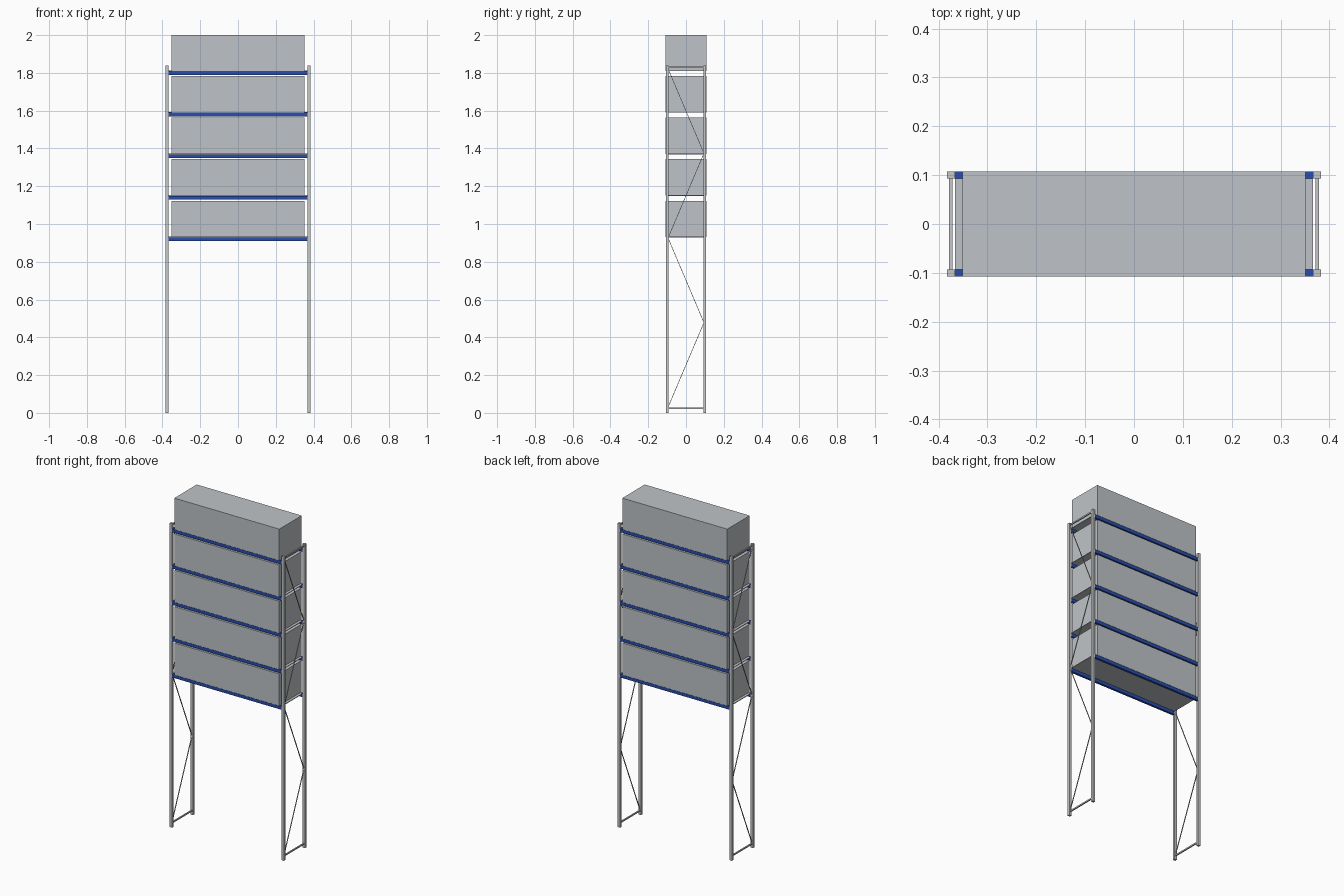
import bpy
import bmesh
from math import atan2, hypot

cube = bpy.data.objects.get("Cube")
if cube:
    bpy.data.objects.remove(cube, do_unlink=True)


def material(name, rgb):
    m = bpy.data.materials.new(name)
    m.use_nodes = True
    colour = (*rgb, 1)
    m.diffuse_color = colour
    m.node_tree.nodes["Principled BSDF"].inputs["Base Color"].default_value = colour
    return m


load_grey = material("load grey", (0.52, 0.55, 0.58))
steel_grey = material("steel grey", (0.56, 0.57, 0.58))
beam_blue = material("beam blue", (0.022, 0.075, 0.42))


def box(name, centre, size, mat, tilt=0):
    """Flat-sided block, optionally tilted about x."""
    mesh = bpy.data.meshes.new(name)
    bm = bmesh.new()
    bmesh.ops.create_cube(bm, size=1)
    bmesh.ops.scale(bm, vec=size, verts=bm.verts)
    bm.to_mesh(mesh)
    bm.free()
    mesh.materials.append(mat)
    obj = bpy.data.objects.new(name, mesh)
    obj.location = centre
    obj.rotation_euler.x = tilt
    bpy.context.collection.objects.link(obj)
    return obj


POST_X, POST_Y, POST_H = 0.375, 0.1, 1.84
FIRST, STEP, LEVELS = 0.93, 0.22, 5
LOAD_H = 0.193

# Upright frames: posts, horizontal ties and zigzag bracing
for side, sx in (("left", 1), ("right", -1)):
    x = sx * POST_X
    for end, sy in (("front", -1), ("back", 1)):
        box(f"{side}_{end}_post", (x, sy * POST_Y, POST_H / 2),
            (0.016, 0.014, POST_H), steel_grey)
    for label, z in (("bottom", 0.025), ("top", 1.829)):
        box(f"{side}_{label}_tie", (x, 0, z), (0.007, 0.188, 0.008), steel_grey)

    brace_z = [0.03, 0.478, 0.926, 1.374, 1.822]
    for i, (z0, z1) in enumerate(zip(brace_z, brace_z[1:])):
        dy = 0.19 if i % 2 == 0 else -0.19
        dz = z1 - z0
        box(f"{side}_brace_{i + 1}", (x, 0, (z0 + z1) / 2),
            (0.005, 0.003, hypot(dy, dz)), steel_grey, tilt=-atan2(dy, dz))

# Shelf levels: beams, thin deck and the load standing on it
for i in range(LEVELS):
    z = FIRST + i * STEP
    for end, sy in (("front", -1), ("back", 1)):
        box(f"{end}_beam_{i + 1}", (0, sy * POST_Y, z - 0.0105),
            (0.734, 0.014, 0.019), beam_blue)
    box(f"deck_{i + 1}", (0, 0, z + 0.001), (0.734, 0.186, 0.004), load_grey)
    top = 2.0 if i == LEVELS - 1 else z + LOAD_H
    box(f"load_{i + 1}", (0, 0, (z + top) / 2), (0.703, 0.215, top - z), load_grey)
